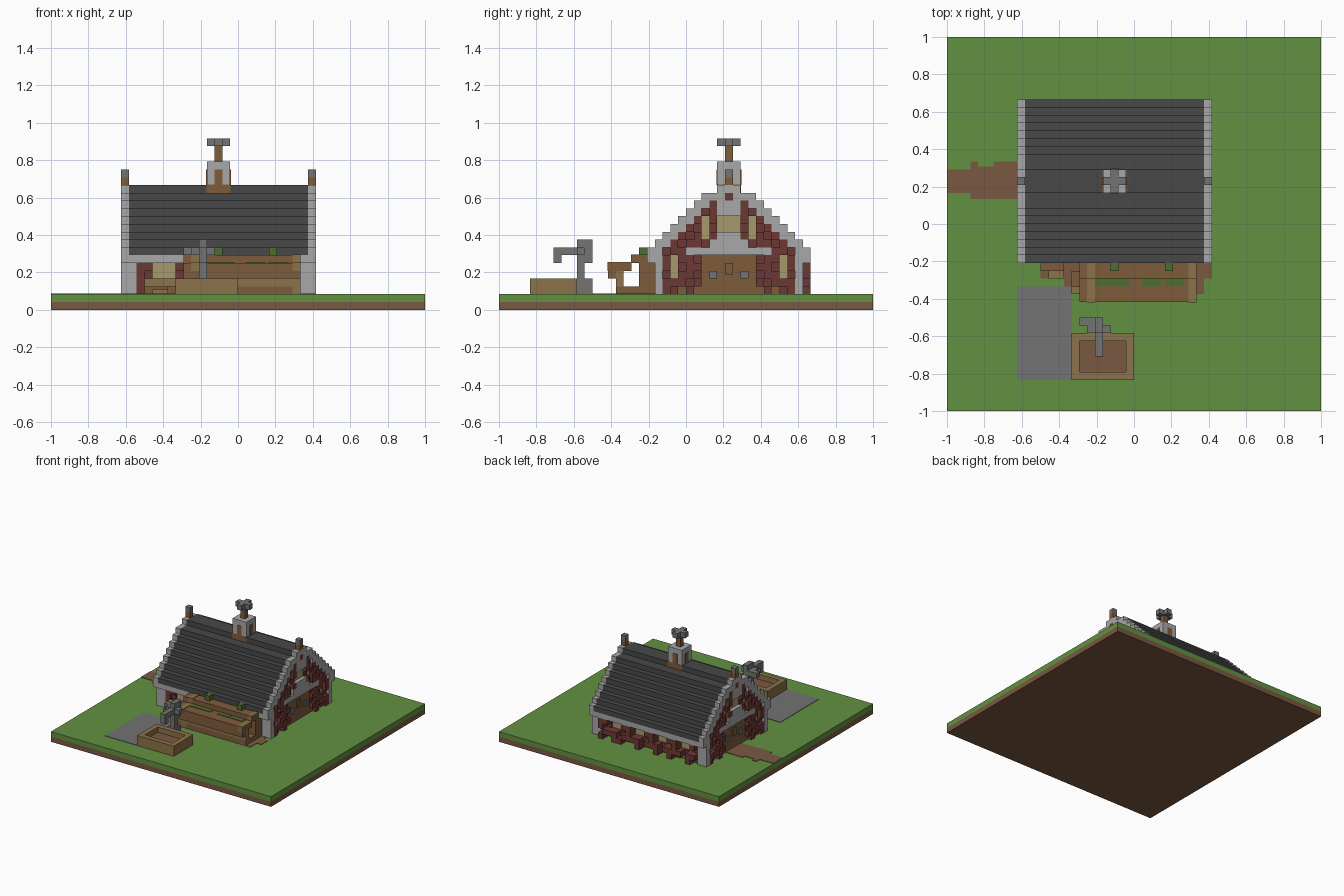
import bpy, bmesh
from mathutils import Vector

if "Cube" in bpy.data.objects:
    bpy.data.objects.remove(bpy.data.objects["Cube"], do_unlink=True)

U = 1 / 24      # one block
YC = 5.5        # ridge line of the house, in blocks
X0, X1 = -14, 9  # ends of the house body


def material(name, *srgb):
    lin = [((c / 255 + 0.055) / 1.055) ** 2.4 for c in srgb] + [1]
    m = bpy.data.materials.new(name)
    m.use_nodes = True
    m.diffuse_color = lin
    m.node_tree.nodes["Principled BSDF"].inputs["Base Color"].default_value = lin
    return m


GRASS = material("grass_green", 98, 145, 65)
DIRT = material("dirt_brown", 122, 88, 65)
ROOF = material("roof_charcoal", 72, 72, 72)
LIGHT = material("light_stone", 168, 168, 168)
STONE = material("mid_stone", 115, 115, 115)
RED = material("brick_red", 108, 56, 52)
WOOD = material("wood_brown", 127, 92, 60)
TAN = material("wood_tan", 140, 115, 74)
PANE = material("window_straw", 168, 152, 108)
LEAF = material("leaf_green", 80, 108, 50)


def blocks(name, mat, *boxes):
    """One object made of boxes given as (x0, x1, y0, y1, z0, z1) in blocks."""
    bm = bmesh.new()
    for x0, x1, y0, y1, z0, z1 in boxes:
        geo = bmesh.ops.create_cube(bm, size=1)
        size = Vector((x1 - x0, y1 - y0, z1 - z0)) * U
        mid = Vector((x0 + x1, y0 + y1, z0 + z1)) * U / 2
        for v in geo["verts"]:
            v.co = v.co * size + mid
    me = bpy.data.meshes.new(name)
    bm.to_mesh(me)
    bm.free()
    me.materials.append(mat)
    ob = bpy.data.objects.new(name, me)
    bpy.context.collection.objects.link(ob)
    return ob


# Ground slab, paving and dirt paths
blocks("ground_dirt", DIRT, (-24, 24, -24, 24, 0, 1))
blocks("ground_grass", GRASS, (-24, 24, -24, 24, 1, 2))
T = 2.08
blocks("paving", STONE, (-15, -8, -20, -8, 2, T))
blocks("door_path", DIRT, (-24, -14, 4, 7, 2, T), (-21, -16, 3.2, 7.4, 2, T),
       (-18, -14, 3.2, 8, 2, T), (-21, -20, 7, 8, 2, T))
blocks("shed_path", DIRT, (-9, 9, -9, -4, 2, T), (8, 10, -7, -5, 2, T),
       (-12, -10, -7, -4, 2, T))

# House body and stepped roof
blocks("house_core", WOOD, (X0, X1, YC - 8.5, YC + 8.5, 2, 7.5))
levels = [(1.5, 15)] + [(2.5 + i, 15 - i) for i in range(1, 9)]
blocks("roof", ROOF, *[(X0, X1, YC - h, YC + h, z, z + 1) for h, z in levels])
blocks("eaves", LIGHT, *[(X0, X1, y, y + 1, 6, 7) for y in (YC - 10.5, YC + 9.5)])
blocks("corner_posts", LIGHT, *[(x, x + 1, y, y + 1, 2, 6)
                                for x in (X0, X1 - 1) for y in (YC - 9.5, YC + 8.5)])

# Gable ends: half elevations from the centre outwards, top row first
GABLE = ["LL",
         "RLLL",
         "LLRLL",
         "LLRrLL",
         "TTRTRLL",
         "TTrTrRLL",
         "LLRTRrRLL",
         "LLLrRRrRLL",
         "LLLLLLRRrLL",
         "BBBBrRRTRLL",
         "BBBBRRrTRL",
         "BBDBrRRTrL",
         "BBBBRrRRRL",
         "BBBBWRWrRL"]
KIND = {"L": ("trim", LIGHT, 1), "R": ("bricks", RED, 1), "r": ("inner_bricks", RED, .5),
        "T": ("windows", PANE, .25), "B": ("door", WOOD, .25),
        "D": ("door_handles", STONE, .5), "W": ("plinth", WOOD, .25)}
for side, x, out in (("left", X1, 1), ("right", X0, -1)):
    for key, (part, mat, depth) in KIND.items():
        cells = []
        for i, row in enumerate(GABLE):
            for d, ch in enumerate(row):
                if ch == key:
                    xs = sorted((x, x + out * depth))
                    for s in {d, -d}:
                        cells.append((*xs, YC + s - .5, YC + s + .5, 15 - i, 16 - i))
        blocks(f"{side}_gable_{part}", mat, *cells)
    x = x + (0 if out > 0 else -1)
    blocks(f"{side}_finial_post", WOOD, (x, x + 1, 5, 6, 16, 17))
    blocks(f"{side}_finial_cap", STONE, (x, x + 1, 5, 6, 17, 18))
    door_x = sorted((X1 + .5, X1 + .25) if out > 0 else (X0 - .5, X0 - .25))
    blocks(f"{side}_door_panel", WOOD, (*door_x, 5, 6, 4.5, 6))

# Long walls: rows from the top down, columns along x
BACK = ["RTTTRRTTTRRTTTRRTTTRR",
        "rTTTRrTTTRrTTTRrTTTrR",
        "RRrRRRRrRRRrRRRRrRRRr",
        "rRWWrRWWRrWWRrWWRRWWR"]
FRONT = ["RRTTTRRrRRrRRrRRrRRrR",
         "RrTTTrRRrRRrRRrRRrRRr",
         "RWWWWRrWWRrWWRrWWRrRR",
         "RWWWWWRWWWRWWWRWWWRWR"]
DEPTH = {"R": 1, "r": .6, "T": .3, "W": .3}
for side, rows, y, out in (("back", BACK, YC + 8.5, 1), ("front", FRONT, YC - 8.5, -1)):
    for key, depth in DEPTH.items():
        if side == "back" and key == "R":
            depth = 2
        ys = sorted((y, y + out * depth))
        blocks(f"{side}_wall_{KIND[key][0]}", KIND[key][1],
               *[(X0 + 1 + c, X0 + 2 + c, *ys, 5 - r, 6 - r)
                 for r, row in enumerate(rows) for c, ch in enumerate(row) if ch == key])

# Chimney with a crossed cap
blocks("chimney_base", WOOD, (-4.05, -.95, 3.95, 7.05, 15, 16.05))
blocks("chimney_stack", LIGHT, (-4, -1, 4, 7, 16, 19))
blocks("chimney_inlay", WOOD, (-3, -2, 3.9, 7.1, 16, 18), (-4.1, -.9, 5, 6, 16, 18))
blocks("chimney_post", WOOD, (-3, -2, 5, 6, 19, 21))
blocks("chimney_cap", STONE, (-4, -1, 5, 6, 21, 22), (-3, -2, 4, 7, 21, 22))

# Lean-to log shed on the front
blocks("shed_roof", WOOD, (-7, 8, -10, -7, 5, 6), (-7, 8, -7, -4, 6, 7),
       (-7, 8, -10, -9, 4, 5))
blocks("shed_back", WOOD, (-7, 8, -6, -4, 2, 6))
blocks("shed_floor_logs", WOOD, (-8, 8, -9, -6, 2, 3))
blocks("shed_rail", TAN, (-8, 7, -9, -8, 3, 4))
blocks("shed_posts", TAN, *[(x, x + 1, -9, -8, 2, 5) for x in (-6, 7)])
blocks("shed_roof_battens", TAN, *[b for x in (-6, 7) for b in (
    (x, x + 1, -10.05, -7, 5, 6.1), (x, x + 1, -7.05, -5, 6, 7.1))])
blocks("shed_leaves", LEAF, *[(x, x + 1, -6, -5, 7, 8) for x in (-3, 4)])
blocks("shed_moss", LEAF, *[(x, x + 2.5, -8, -7, 6, 6.1) for x in (-5, -3, 1, 4)])

# Bench under the front window
blocks("bench", WOOD, (-12, -9, -6, -4, 2, 3))
blocks("bench_back", TAN, (-12, -8, -5, -4, 3, 4))
blocks("bench_step", TAN, (-11, -9, -7, -6, 2, 2.6))

# Water trough and pump
blocks("trough_rim", TAN, *[(-8, 0, y, y + 1, 2, 4) for y in (-20, -15)],
       *[(x, x + 1, -19, -15, 2, 4) for x in (-8, -1)])
blocks("trough_floor", DIRT, (-7, -1, -19, -15, 2, 3))
blocks("pump_post", STONE, (-5, -4, -14, -12, 2, 4), (-5, -4, -14, -13, 4, 6),
       (-5, -4, -14, -12, 6, 9))
blocks("pump_spout", STONE, (-5, -4, -17, -14, 7, 8), (-5, -4, -17, -16, 6, 7))
blocks("pump_handle", STONE, (-6, -3, -14, -13, 7, 8), (-7, -5, -13, -12, 7, 8))
